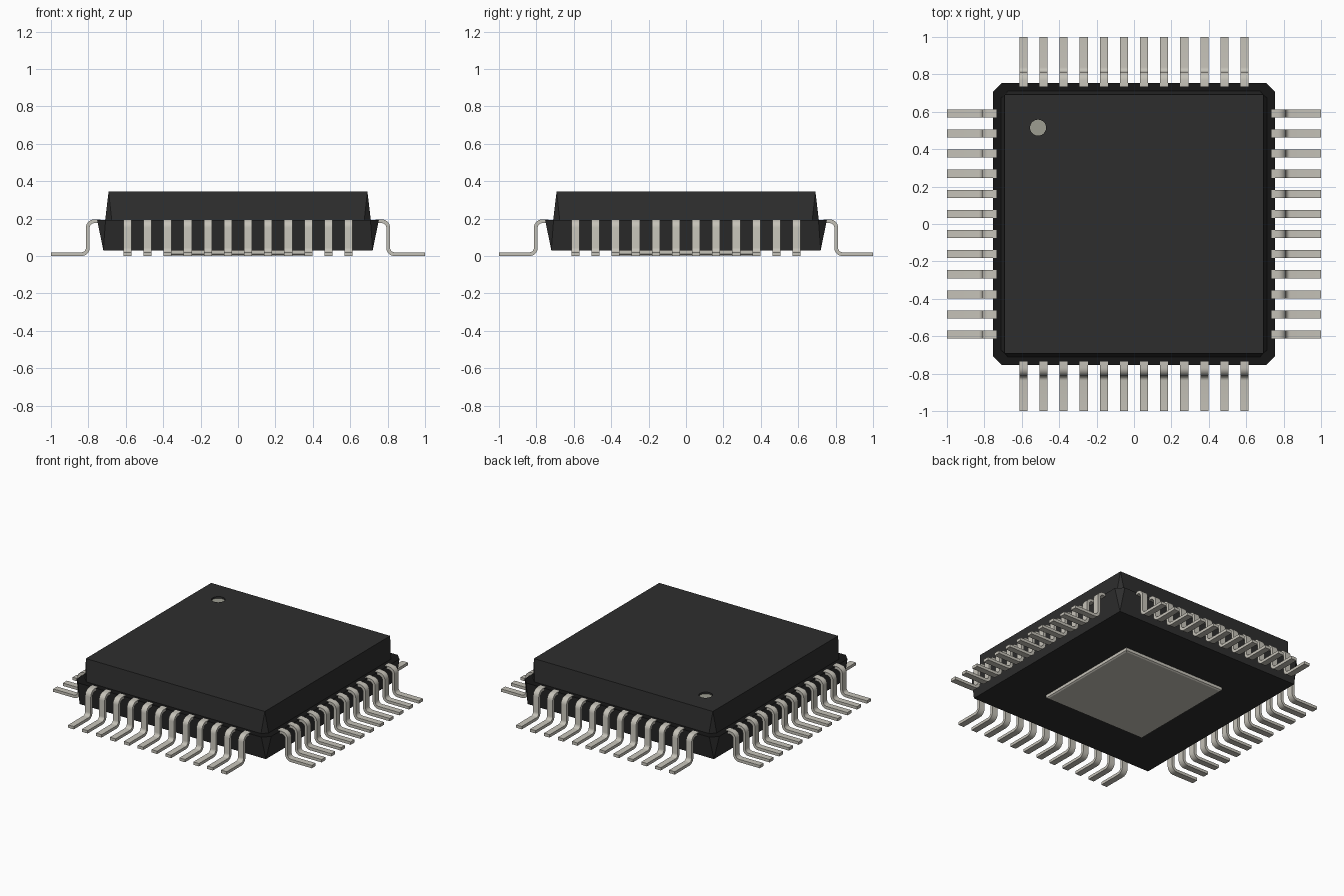
import bpy, bmesh, math
from mathutils import Vector

cube = bpy.data.objects.get("Cube")
if cube:
    bpy.data.objects.remove(cube, do_unlink=True)


def material(name, rgb):
    m = bpy.data.materials.new(name)
    m.use_nodes = True
    col = (*rgb, 1.0)
    m.diffuse_color = col
    bsdf = m.node_tree.nodes["Principled BSDF"]
    bsdf.inputs["Base Color"].default_value = col
    bsdf.inputs["Roughness"].default_value = 0.6
    return m


CASE = material("charcoal plastic", (0.027, 0.027, 0.027))
SEAM = material("black seam", (0.008, 0.008, 0.008))
METAL = material("warm grey metal", (0.56, 0.54, 0.48))
MARK = material("dull grey marker", (0.34, 0.34, 0.285))


def add_object(name, bm, *mats):
    me = bpy.data.meshes.new(name)
    bmesh.ops.recalc_face_normals(bm, faces=bm.faces)
    bm.to_mesh(me)
    bm.free()
    for m in mats:
        me.materials.append(m)
    ob = bpy.data.objects.new(name, me)
    bpy.context.collection.objects.link(ob)
    return ob


def octagon(half, cut, z):
    """Square outline with its corners cut off; cut = 0 gives a sharp square."""
    a, b = half, half - cut
    pts = [(a, -b), (a, b), (b, a), (-b, a), (-a, b), (-a, -b), (-b, -a), (b, -a)]
    return [(x, y, z) for x, y in pts]


def loft(name, rings, *mats):
    bm = bmesh.new()
    loops = [[bm.verts.new(p) for p in ring] for ring in rings]
    for lo, hi in zip(loops, loops[1:]):
        n = len(lo)
        for i in range(n):
            j = (i + 1) % n
            bm.faces.new((lo[i], lo[j], hi[j], hi[i]))
    bm.faces.new(loops[0][::-1])
    bm.faces.new(loops[-1])
    bmesh.ops.remove_doubles(bm, verts=bm.verts, dist=1e-5)
    return add_object(name, bm, *mats)


def cylinder(name, radius, z0, z1, x, y, mat):
    ring = [(x + radius * math.cos(t * math.tau / 32),
             y + radius * math.sin(t * math.tau / 32)) for t in range(32)]
    return loft(name, [[(px, py, z) for px, py in ring] for z in (z0, z1)], mat)


# Case: tapered lower half, narrow seam ledge, slightly smaller tapered lid
case = loft("case", [octagon(0.72, 0, 0.03), octagon(0.753, 0.045, 0.193),
                     octagon(0.71, 0.035, 0.193), octagon(0.692, 0, 0.345)], CASE, SEAM)
for f in case.data.polygons:
    if abs(f.center.z - 0.193) < 0.001:
        f.material_index = 1

# Round corner recess with a coloured floor
DOT = (-0.513, 0.515)
cutter = cylinder("recess_cutter", 0.043, 0.33, 0.4, *DOT, CASE)
cutter.hide_render = True
mod = case.modifiers.new("recess", "BOOLEAN")
mod.operation, mod.solver, mod.object = "DIFFERENCE", "EXACT", cutter
bpy.context.view_layer.objects.active = case
bpy.ops.object.modifier_apply(modifier=mod.name)
bpy.data.objects.remove(cutter, do_unlink=True)
cylinder("corner_marker", 0.043, 0.328, 0.333, *DOT, MARK)

# Heat pad under the case
loft("heat_pad", [octagon(0.385, 0, 0.004), octagon(0.395, 0, 0.01),
                  octagon(0.395, 0, 0.035)], METAL)

# Lead centre line: arm, bend, riser, bend, foot
W, T, R = 0.043, 0.02, 0.034
ARM, RISER, FOOT = 0.186, 0.803, 0.01


def arc(cx, cz, start, end, steps=6):
    return [Vector((cx + R * math.cos(math.radians(a)), cz + R * math.sin(math.radians(a))))
            for a in (start + (end - start) * i / steps for i in range(steps + 1))]


path = ([Vector((0.735, ARM))] + arc(RISER - R, ARM - R, 90, 0)
        + arc(RISER + R, FOOT + R, 180, 270) + [Vector((1.0, FOOT))])

# Sweep a rectangle along the path
sections = []
for i, p in enumerate(path):
    d = (path[min(i + 1, len(path) - 1)] - path[max(i - 1, 0)]).normalized()
    if i in (1, len(path) - 2):
        d = Vector((1, 0))
    elif i in (7, 8):
        d = Vector((0, -1))
    n = Vector((-d.y, d.x)) * T / 2
    sections.append([(q.x, s * W / 2, q.y) for q, s in
                     ((p + n, -1), (p + n, 1), (p - n, 1), (p - n, -1))])
first = loft("lead_left_1", sections, METAL)
bpy.ops.object.select_all(action="DESELECT")
first.select_set(True)
bpy.context.view_layer.objects.active = first
bpy.ops.object.shade_smooth_by_angle(angle=math.radians(35))

# Twelve leads on each of the four sides, all sharing one mesh
PITCH = 0.1075
for k, side in enumerate(("left", "back", "right", "front")):
    angle = k * math.pi / 2
    for i in range(12):
        ob = first
        if (k, i) != (0, 0):
            ob = bpy.data.objects.new(f"lead_{side}_{i + 1}", first.data)
            bpy.context.collection.objects.link(ob)
        offset = (i - 5.5) * PITCH
        ob.rotation_euler.z = angle
        ob.location = (-math.sin(angle) * offset, math.cos(angle) * offset, 0)
